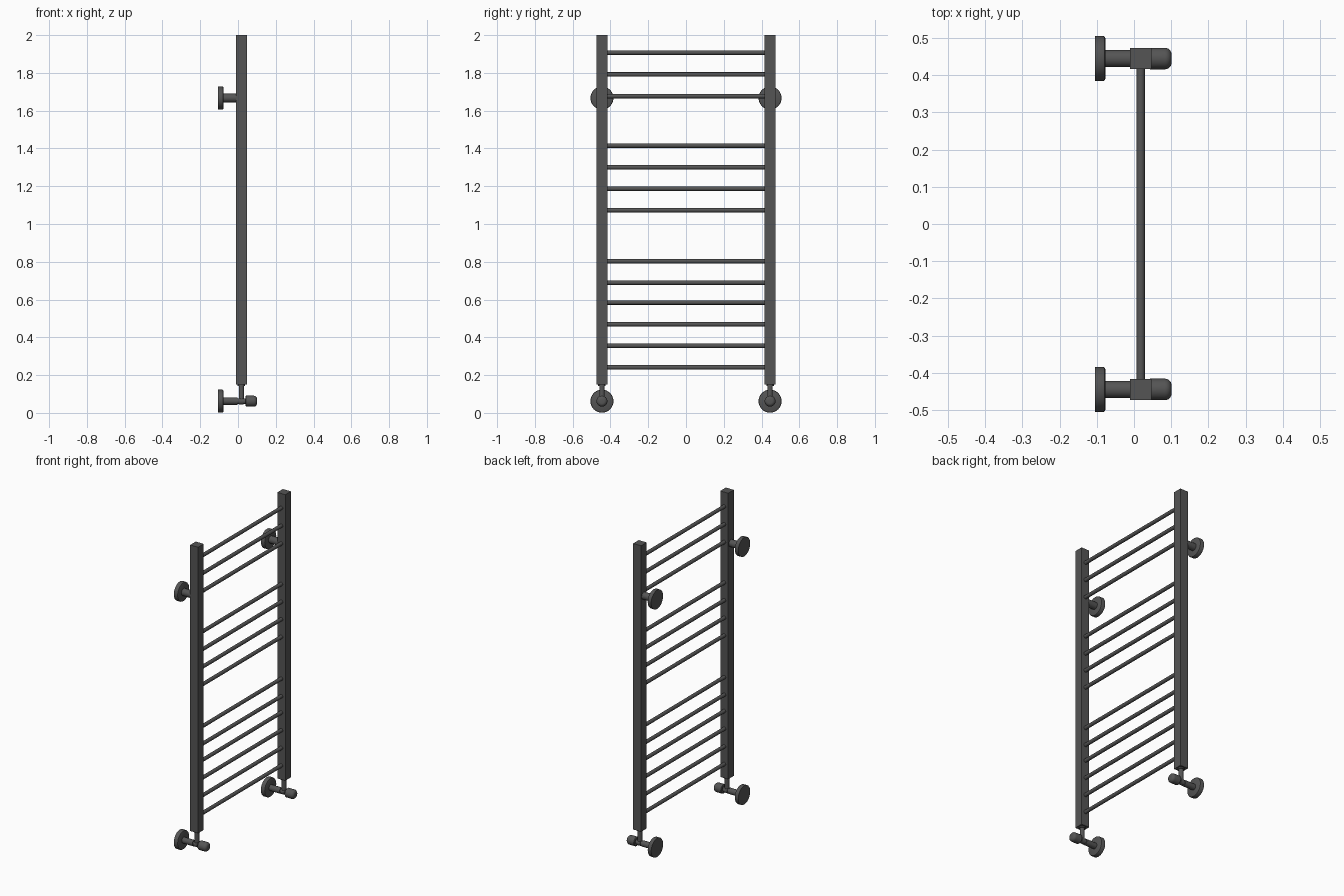
import bpy, math
from mathutils import Matrix

if "Cube" in bpy.data.objects:
    bpy.data.objects.remove(bpy.data.objects["Cube"])

metal = bpy.data.materials.new("dark_grey_metal")
metal.use_nodes = True
COLOUR = (0.09, 0.09, 0.09, 1)
metal.diffuse_color = COLOUR
metal.node_tree.nodes["Principled BSDF"].inputs["Base Color"].default_value = COLOUR

POST_X = 0.018      # centre line of posts and rails
POST_Y = 0.445
BRACKET_Z = 1.667
VALVE_Z = 0.062


def finish(obj, name):
    obj.name = name
    obj.data.materials.append(metal)
    bpy.ops.object.shade_smooth_by_angle(angle=math.radians(35))
    return obj


def lathe(name, profile, origin, axis, sides=32):
    """Spin (distance, radius) points around an axis through origin."""
    turn = {"X": Matrix.Rotation(math.pi / 2, 4, "Y"),
            "Y": Matrix.Rotation(-math.pi / 2, 4, "X"),
            "Z": Matrix.Identity(4)}[axis]
    verts, faces = [], []
    for d, r in profile:
        for i in range(sides):
            a = math.tau * i / sides
            verts.append(turn @ Matrix.Translation((r * math.cos(a), r * math.sin(a), d)).translation)
    for k in range(len(profile) - 1):
        for i in range(sides):
            j = (i + 1) % sides
            faces.append((k * sides + i, k * sides + j, (k + 1) * sides + j, (k + 1) * sides + i))
    faces.append(tuple(reversed(range(sides))))
    faces.append(tuple(range(len(verts) - sides, len(verts))))
    mesh = bpy.data.meshes.new(name)
    mesh.from_pydata(verts, [], faces)
    obj = bpy.data.objects.new(name, mesh)
    obj.location = origin
    bpy.context.collection.objects.link(obj)
    bpy.ops.object.select_all(action="DESELECT")
    obj.select_set(True)
    bpy.context.view_layer.objects.active = obj
    return finish(obj, name)


# Wall flange with softened rim, flat side against the wall
FLANGE = [(-0.105, 0.061), (-0.083, 0.061), (-0.079, 0.059), (-0.077, 0.055)]

for side, s in (("left", 1), ("right", -1)):
    y = s * POST_Y

    # Square upright post
    bpy.ops.mesh.primitive_cube_add(size=1, location=(POST_X, y, 1.075))
    post = bpy.context.object
    post.scale = (0.057, 0.057, 1.85)
    bpy.ops.object.transform_apply(location=False, rotation=False, scale=True)
    finish(post, f"{side}_post")

    # Upper wall bracket
    lathe(f"{side}_bracket_flange", FLANGE, (0, y, BRACKET_Z), "X")
    lathe(f"{side}_bracket_arm", [(-0.08, 0.023), (0, 0.023)], (0, y, BRACKET_Z), "X")

    # Valve: flange, stem, narrow neck and rounded knob
    lathe(f"{side}_valve_flange", FLANGE, (0, y, VALVE_Z), "X")
    lathe(f"{side}_valve_body",
          [(-0.08, 0.019), (-0.002, 0.019), (-0.002, 0.014), (0.006, 0.014),
           (0.006, 0.018), (0.03, 0.018), (0.03, 0.014), (0.045, 0.014)],
          (0, y, VALVE_Z), "X")
    knob = [(0.04, 0.025), (0.043, 0.029), (0.083, 0.029)]
    knob += [(0.083 + 0.018 * math.sin(a), 0.011 + 0.018 * math.cos(a))
             for a in (math.pi / 2 * i / 6 for i in range(1, 7))]
    lathe(f"{side}_valve_knob", knob, (0, y, VALVE_Z), "X")

    # Riser from valve into post, with a thin collar
    lathe(f"{side}_valve_riser", [(VALVE_Z, 0.014), (0.16, 0.014)], (POST_X, y, 0), "Z")
    lathe(f"{side}_riser_collar", [(0.143, 0.02), (0.155, 0.02)], (POST_X, y, 0), "Z")

# Horizontal rails in three groups
RAIL_HEIGHTS = [0.241, 0.355, 0.469, 0.584, 0.689, 0.803,
                1.073, 1.187, 1.3, 1.415,
                1.677, 1.792, 1.907]
for n, z in enumerate(RAIL_HEIGHTS, 1):
    lathe(f"rail_{n}", [(-0.425, 0.0115), (0.425, 0.0115)], (POST_X, 0, z), "Y", 20)
